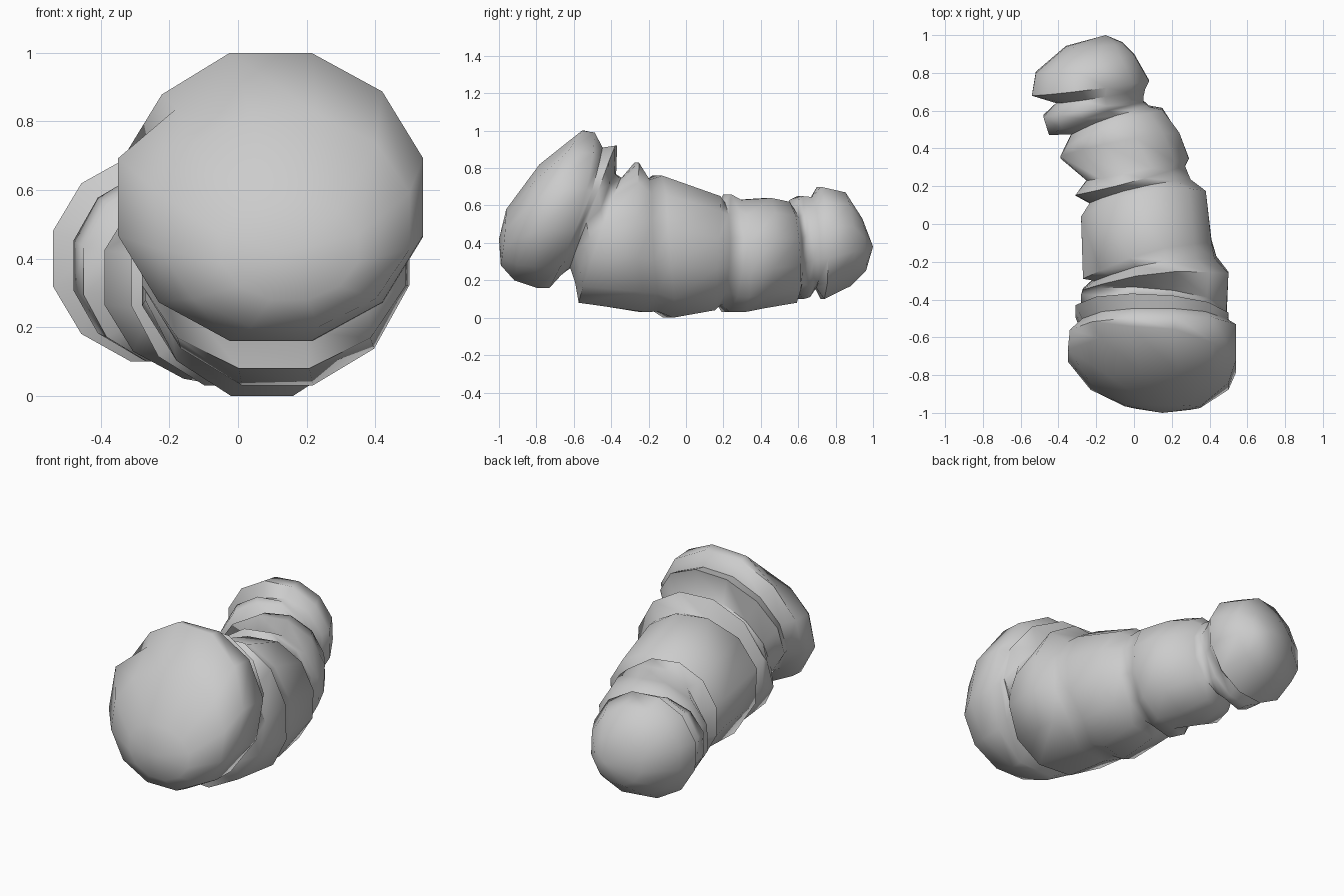
import bpy, bmesh, math
from mathutils import Vector

if "Cube" in bpy.data.objects:
    bpy.data.objects.remove(bpy.data.objects["Cube"])

SIDES = 12

# Cross-sections: left (x, y), right (x, y), top (z, y), bottom (z, y)
rings = [
    (-.05, -.96, .35, -.97, .58, -.96, .28, -.99),
    (-.23, -.86, .50, -.86, .82, -.78, .20, -.92),
    (-.35, -.70, .54, -.76, 1.0, -.54, .16, -.79),
    (-.34, -.59, .54, -.56, .99, -.49, .16, -.74),
    (-.31, -.46, .50, -.50, .92, -.37, .27, -.62),
    (-.28, -.40, .49, -.47, .74, -.34, .08, -.57),
    (-.27, -.35, .50, -.26, .83, -.26, .03, -.23),
    (-.27, -.29, .41, -.09, .76, -.15, .00, -.09),
    (-.28, .03, .38, .17, .65, .17, .04, .14),
    (-.31, .15, .27, .31, .66, .22, .03, .21),
    (-.25, .23, .29, .35, .63, .28, .03, .30),
    (-.39, .35, .24, .48, .64, .44, .05, .40),
    (-.36, .41, .15, .61, .62, .53, .08, .57),
    (-.45, .47, .05, .65, .63, .58, .10, .61),
    (-.48, .57, .05, .68, .65, .61, .11, .65),
    (-.54, .68, .08, .76, .70, .71, .10, .73),
    (-.52, .80, .00, .90, .67, .84, .17, .87),
    (-.36, .94, -.06, .96, .53, .94, .25, .96),
]
# Creases after these rings: deepest scale, shallowest scale, angle of the deepest side
grooves = {3: (.86, .98, 120), 4: (.80, .97, 120), 6: (.82, .96, 130),
           8: (.80, .92, 180), 12: (.70, .93, 190), 14: (.64, .98, 195)}
HEAD_RIM = 2


def angle(k):
    return 2 * math.pi * (k + .5) / SIDES


def section(r):
    """Twelve points of a tilted, slightly warped ellipse."""
    xl, yl, xr, yr, zt, yt, zb, yb = r
    grow = 1 / math.cos(math.pi / SIDES)
    mid = (yl + yr + yt + yb) / 4
    warp = (yl + yr - yt - yb) / 4
    pts = []
    for k in range(SIDES):
        a = angle(k)
        c, s = math.cos(a), math.sin(a)
        pts.append(Vector((
            (xl + xr) / 2 + (xr - xl) / 2 * c * grow,
            mid + (yr - yl) / 2 * c + (yt - yb) / 2 * s + warp * math.cos(2 * a),
            (zt + zb) / 2 + (zt - zb) / 2 * s * grow)))
    return pts


def pinch(a, b, deep, shallow, side):
    """Crease ring halfway between two sections, pulled towards its centre."""
    pts = [(p + q) / 2 for p, q in zip(a, b)]
    c = sum(pts, Vector()) / SIDES
    out = []
    for k, p in enumerate(pts):
        w = .5 + .5 * math.cos(angle(k) - math.radians(side))
        out.append(c + (p - c) * (shallow + (deep - shallow) * w))
    return out


sections = [section(r) for r in rings]

# Dent in the upper left of the head rim
centre = sum(sections[HEAD_RIM], Vector()) / SIDES
sections[HEAD_RIM][4] = centre.lerp(sections[HEAD_RIM][4], .84)

loops = []
for i, s in enumerate(sections):
    loops.append(s)
    if i in grooves:
        loops.append(pinch(s, sections[i + 1], *grooves[i]))

# Segmented body: bridge the rings and close both ends with a fan
bm = bmesh.new()
verts = [[bm.verts.new(p) for p in loop] for loop in loops]
for a, b in zip(verts, verts[1:]):
    for k in range(SIDES):
        n = (k + 1) % SIDES
        bm.faces.new((a[k], a[n], b[n], b[k]))
for loop, tip in ((verts[0], (.15, -1, .42)), (verts[-1], (-.15, 1, .38))):
    t = bm.verts.new(tip)
    for k in range(SIDES):
        bm.faces.new((loop[k], loop[(k + 1) % SIDES], t))
bmesh.ops.recalc_face_normals(bm, faces=bm.faces)
mesh = bpy.data.meshes.new("segmented_body")
bm.to_mesh(mesh)
bm.free()
body = bpy.data.objects.new("segmented_body", mesh)
bpy.context.collection.objects.link(body)
bpy.context.view_layer.objects.active = body
body.select_set(True)
bpy.ops.object.shade_smooth_by_angle(angle=math.radians(65))
